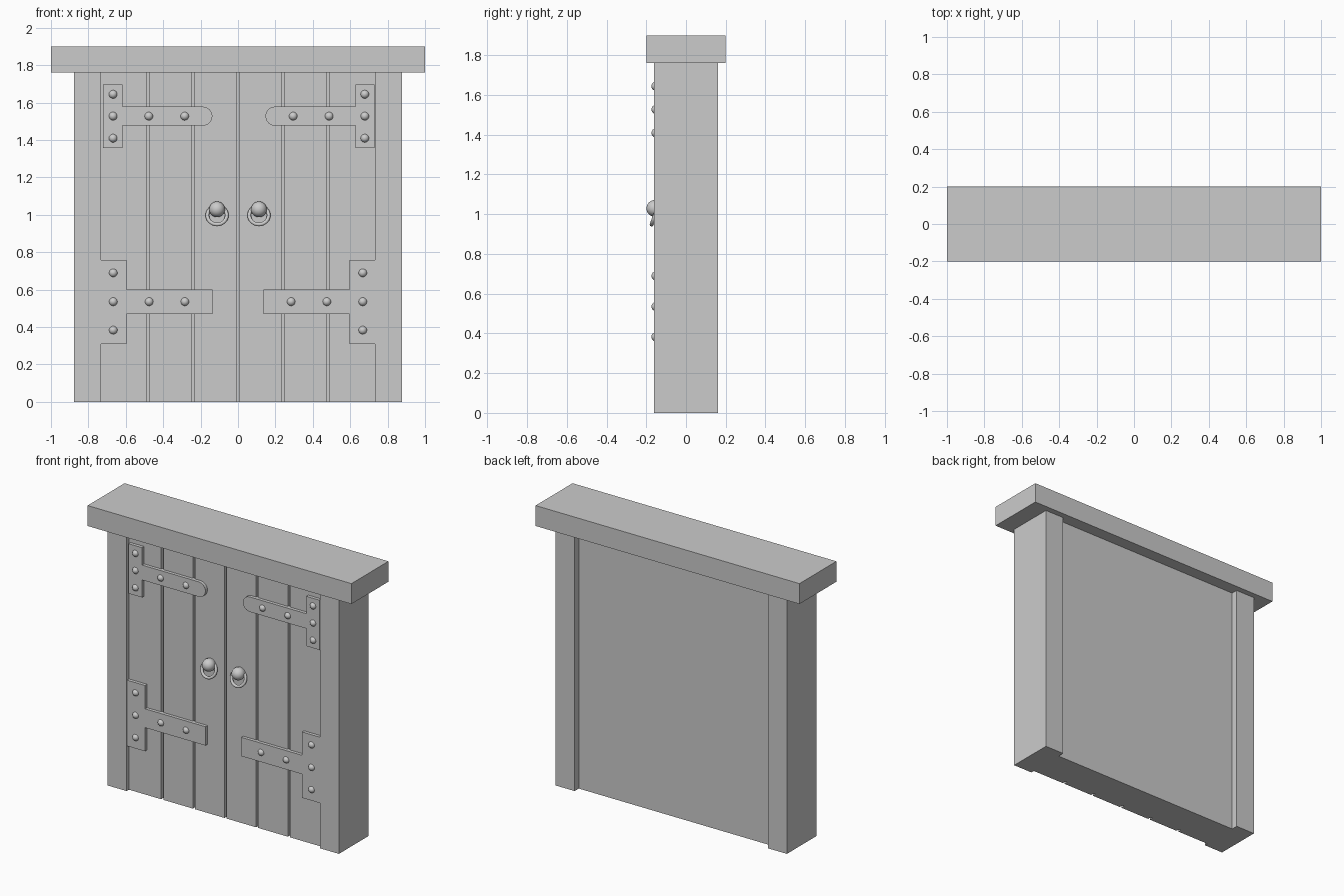
import bpy, bmesh
from math import pi, sin, cos, radians

if "Cube" in bpy.data.objects:
    bpy.data.objects.remove(bpy.data.objects["Cube"])

DOOR_Y = -0.135    # front face of the planks
PLATE_Y = -0.157   # front face of the hinge plates


def box(name, x0, x1, y0, y1, z0, z1):
    bpy.ops.mesh.primitive_cube_add(size=1, location=((x0 + x1) / 2, (y0 + y1) / 2, (z0 + z1) / 2))
    ob = bpy.context.object
    ob.name = name
    ob.scale = (x1 - x0, y1 - y0, z1 - z0)
    bpy.ops.object.transform_apply(location=False, rotation=False, scale=True)
    return ob


def extrude_profile(name, pts, y_front, y_back):
    bm = bmesh.new()
    face = bm.faces.new([bm.verts.new((x, y_front, z)) for x, z in pts])
    geo = bmesh.ops.extrude_face_region(bm, geom=[face])["geom"]
    bmesh.ops.translate(bm, vec=(0, y_back - y_front, 0),
                        verts=[v for v in geo if isinstance(v, bmesh.types.BMVert)])
    bmesh.ops.recalc_face_normals(bm, faces=bm.faces)
    mesh = bpy.data.meshes.new(name)
    bm.to_mesh(mesh)
    bm.free()
    ob = bpy.data.objects.new(name, mesh)
    bpy.context.collection.objects.link(ob)


def sphere(name, loc, r, seg, rings):
    bpy.ops.mesh.primitive_uv_sphere_add(segments=seg, ring_count=rings, radius=r,
                                         location=loc, rotation=(pi / 2, 0, 0))
    bpy.context.object.name = name
    bpy.ops.object.shade_smooth()


def hinge(name, s, outer, inner, tip, plate_z, strap_z, rounded, rivets):
    # T-shaped plate: upright against the post, strap across the planks
    (p0, p1), (z0, z1) = plate_z, strap_z
    pts = [(outer, p0), (inner, p0), (inner, z0)]
    if rounded:
        r = (z1 - z0) / 2
        pts += [(tip + r - r * cos(a), (z0 + z1) / 2 + r * sin(a))
                for a in [-pi / 2 + pi * i / 12 for i in range(13)]]
    else:
        pts += [(tip, z0), (tip, z1)]
    pts += [(inner, z1), (inner, p1), (outer, p1)]
    extrude_profile(name, [(s * x, z) for x, z in pts], PLATE_Y, DOOR_Y + 0.01)
    for i, (x, z) in enumerate(rivets):
        sphere(f"{name}_rivet_{i}", (s * x, -0.151, z), 0.023, 20, 12)


# Frame
box("lintel", -1, 1, -0.2, 0.2, 1.76, 1.9)
for s, side in ((-1, "left"), (1, "right")):
    a, b = sorted((s * 0.732, s * 0.877))
    box(f"{side}_post", a, b, -0.16, 0.16, 0, 1.76)

# Door: backing slab with six planks separated by narrow grooves
box("door_backing", -0.732, 0.732, DOOR_Y + 0.025, 0.115, 0, 1.76)
edges = [-0.732, -0.48, -0.24, 0, 0.24, 0.48, 0.732]
for i in range(6):
    g0 = 0 if i == 0 else 0.008
    g1 = 0 if i == 5 else 0.008
    box(f"plank_{i}", edges[i] + g0, edges[i + 1] - g1, DOOR_Y, DOOR_Y + 0.025, 0, 1.76)

# Hinges and handles, mirrored with a slight offset on the right
for s, side, d in ((-1, "left", 0), (1, "right", 0.01)):
    hinge(f"{side}_upper_hinge", s, 0.721 + d * 0.8, 0.618 + d, 0.137 + d,
          (1.356, 1.697), (1.476, 1.578), True,
          [(0.668 + d, z) for z in (1.409, 1.527, 1.644)]
          + [(0.477 + d, 1.527), (0.285 + d, 1.527)])
    hinge(f"{side}_lower_hinge", s, 0.732, 0.595, 0.136,
          (0.308, 0.759), (0.47, 0.599), False,
          [(0.667, z) for z in (0.383, 0.535, 0.689)]
          + [(0.475, 0.535), (0.284, 0.535)])

    # Knob with stem and a tilted pull ring
    x = s * 0.112
    sphere(f"{side}_knob", (x, -0.157, 1.029), 0.042, 32, 20)
    bpy.ops.mesh.primitive_cylinder_add(vertices=32, radius=0.038, depth=0.04,
                                        location=(x, -0.142, 1.029), rotation=(pi / 2, 0, 0))
    bpy.context.object.name = f"{side}_knob_stem"
    bpy.ops.object.shade_smooth_by_angle()
    bpy.ops.mesh.primitive_torus_add(major_segments=40, minor_segments=12,
                                     major_radius=0.052, minor_radius=0.010,
                                     location=(x, -0.155, 0.997),
                                     rotation=(radians(90 - 20), 0, 0))
    bpy.context.object.name = f"{side}_pull_ring"
    bpy.ops.object.shade_smooth()
